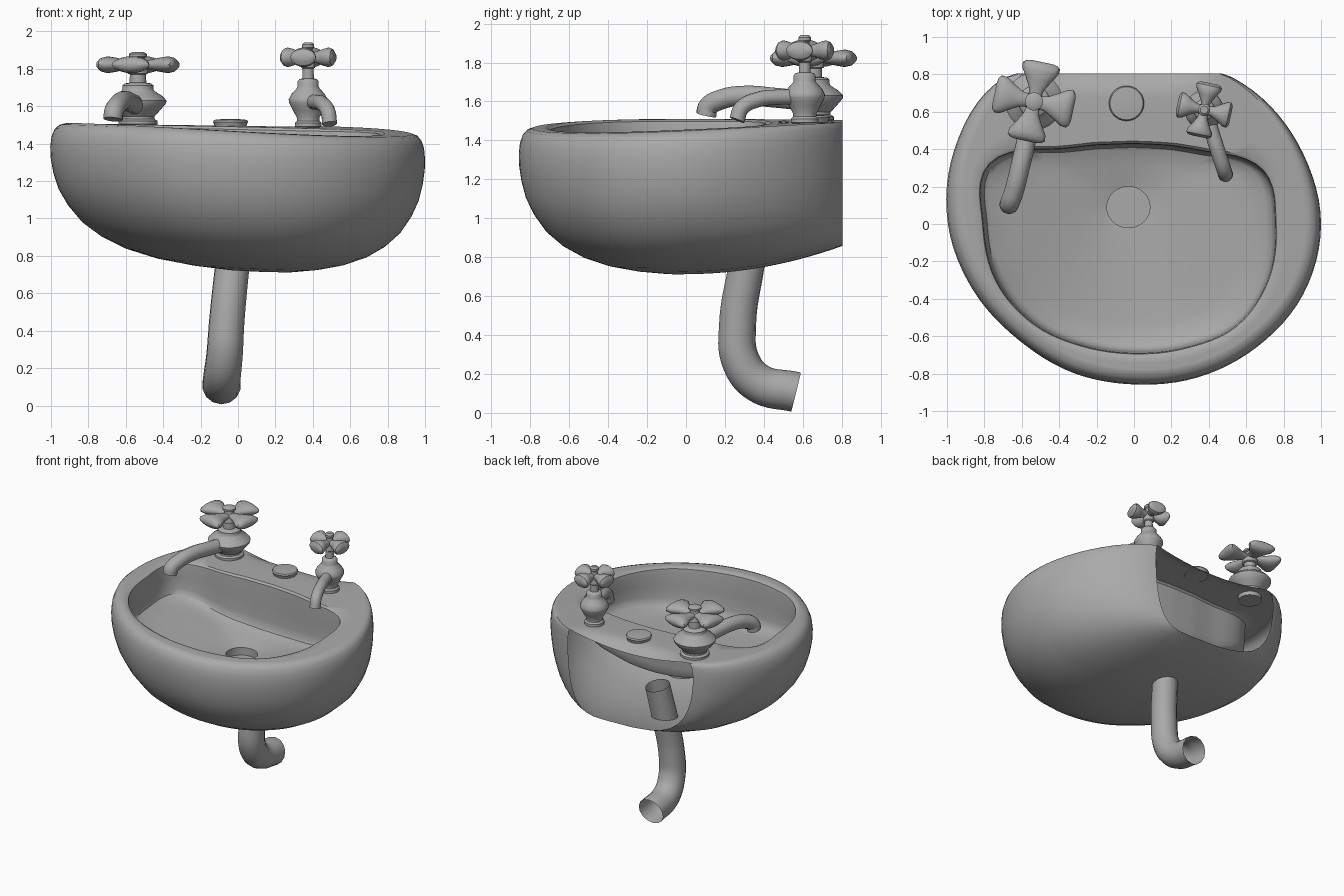
import bpy, bmesh
from math import sin, cos, pi, radians
from mathutils import Vector

cube = bpy.data.objects.get("Cube")
if cube:
    bpy.data.objects.remove(cube, do_unlink=True)

grey = bpy.data.materials.new("plain_grey")
grey.use_nodes = True
grey.diffuse_color = (0.4, 0.4, 0.4, 1)
grey.node_tree.nodes["Principled BSDF"].inputs["Base Color"].default_value = grey.diffuse_color

N = 96
BACK = 0.805


def loft(name, rings, cap_start=False, cap_end=False, drop=None):
    """Skin a row of closed rings; drop(points) removes unwanted faces."""
    bm = bmesh.new()
    rows = [[bm.verts.new(p) for p in ring] for ring in rings]
    for a, b in zip(rows, rows[1:]):
        for j in range(len(a)):
            k = (j + 1) % len(a)
            quad = (a[j], a[k], b[k], b[j])
            if not (drop and drop([v.co for v in quad])):
                bm.faces.new(quad)
    if cap_start:
        bm.faces.new(rows[0][::-1])
    if cap_end:
        bm.faces.new(rows[-1])
    bmesh.ops.remove_doubles(bm, verts=bm.verts, dist=0.0005)
    loose = [v for v in bm.verts if not v.link_faces]
    bmesh.ops.delete(bm, geom=loose, context='VERTS')
    mesh = bpy.data.meshes.new(name)
    bm.to_mesh(mesh)
    bm.free()
    mesh.materials.append(grey)
    ob = bpy.data.objects.new(name, mesh)
    bpy.context.collection.objects.link(ob)
    bpy.ops.object.select_all(action='DESELECT')
    ob.select_set(True)
    bpy.context.view_layer.objects.active = ob
    bpy.ops.object.shade_smooth_by_angle(angle=radians(38))
    return ob


def lathe(name, profile, centre, rs=1, zs=1, sides=32):
    c = Vector(centre)
    rings = [[c + Vector((r * rs * cos(2 * pi * j / sides),
                          r * rs * sin(2 * pi * j / sides), z * zs))
              for j in range(sides)] for r, z in profile]
    return loft(name, rings, True, True)


def tube(name, points, radius, caps, flare=1):
    cu = bpy.data.curves.new(name, 'CURVE')
    cu.dimensions = '3D'
    cu.bevel_depth = radius
    cu.bevel_resolution = 5
    cu.resolution_u = 8
    cu.use_fill_caps = caps
    sp = cu.splines.new('BEZIER')
    sp.bezier_points.add(len(points) - 1)
    for i, (bp, p) in enumerate(zip(sp.bezier_points, points)):
        bp.co = p
        bp.handle_left_type = bp.handle_right_type = 'AUTO'
        bp.radius = 1 + (flare - 1) * i / (len(points) - 1)
    cu.materials.append(grey)
    ob = bpy.data.objects.new(name, cu)
    bpy.context.collection.objects.link(ob)


def outline(radii):
    """Smooth closed outline through radii at equal angles."""
    pts, m = [], len(radii)
    for j in range(N):
        f = j * m / N
        i, t = int(f), f - int(f)
        a, b, c, d = (radii[(i + k) % m] for k in (-1, 0, 1, 2))
        r = b + t * (c - a + t * (2 * a - 5 * b + 4 * c - d + t * (3 * (b - c) + d - a))) / 2
        ang = 2 * pi * j / N
        pts.append(Vector((r * cos(ang), min(r * sin(ang), BACK))))
    return pts


def top(x, y):
    return 1.481 + 0.021 * y + x * (0.028 * y - 0.033)


# Basin: outer bowl, rim, deck and inner bowl in one sheet, open at the back
outer = outline([1, .98, .96, .93, .93, .95, 1.055, 1.04,
                 .995, .93, .875, .86, .858, .888, .93, .98])
inner = outline([.76, .75, .55, .457, .43, .46, .57, .84,
                 .81, .8, .76, .71, .695, .72, .775, .78])
CX, CY = 0.15, 0.05
drain = Vector((-0.03, 0.09))


def bowl_ring(s, d):
    ring = []
    for p in outer:
        u = max(0, (p.y - CY) / (BACK - CY))
        x = CX + s ** (1 - 0.35 * u) * (p.x - CX)
        y = CY + s * (p.y - CY) if p.y < CY else p.y
        ring.append(Vector((x, y, top(x, y) - d * (1 - 0.165 * u * u))))
    return ring


def deck_ring(a, b, t):
    ring = []
    for p, q in zip(a, b):
        x, y = p.xy.lerp(q, t)
        sag = max(0, (y - 0.73) / 0.07) * max(0, 1 - ((x + 0.05) / 0.5) ** 2)
        ring.append(Vector((x, y, top(x, y) - 0.055 * sag)))
    return ring


def basin_ring(s, d):
    pts = [drain + s * (p - drain) for p in inner]
    return [Vector((p.x, p.y, top(p.x, p.y) - d * (1 + .45 * max(0, 1 - (p.x / .72) ** 2))))
            for p in pts]


rings = [bowl_ring(s, d) for s, d in (
    (0, .764), (.17, .759), (.33, .742), (.49, .712), (.635, .665), (.75, .605), (.845, .53),
    (.915, .44), (.96, .355), (.985, .27), (.998, .19), (1, .13), (.994, .075), (.978, .033),
    (.955, .01))]
rim = bowl_ring(.92, 0)
lip = [p * 1.03 for p in inner]
rings += [deck_ring(rim, lip, t) for t in (0, .1, .18, .35, .6, 1)]
rings += [basin_ring(s, d) for s, d in (
    (1, .01), (.993, .04), (.988, .12), (.982, .2), (.967, .235), (.935, .25), (.8, .262))]
floor_edge = rings[-1]
hole = [Vector((drain.x + .115 * cos(2 * pi * j / N), drain.y + .11 * sin(2 * pi * j / N), 1.07))
        for j in range(N)]
rings += [[p.lerp(q, t) for p, q in zip(floor_edge, hole)] for t in (.3, .65, .95, 1)]
rings.append([p - Vector((0, 0, .06)) for p in hole])
loft("basin", rings, cap_end=True, drop=lambda q: all(p.y > BACK - 0.001 for p in q))

# Blanking plug in the middle of the deck
lathe("deck_plug", [(.085, -.005), (.088, .01), (.094, .022), (.088, .032), (.05, .036)],
      (-.04, .645, 1.495))

# Waste pipe, open at both ends
tube("waste_pipe", [(0, .355, 1.0), (-.03, .31, .75), (-.06, .265, .45), (-.072, .28, .27),
                    (-.085, .37, .155), (-.088, .565, .107)], .09, False, 1.15)

# Taps: turned body, four-petal handle and curved spout
body = [(.085, -.03), (.085, 0), (.105, .005), (.105, .022), (.088, .032), (.088, .045),
        (.12, .08), (.15, .115), (.153, .13), (.13, .155), (.09, .18), (.083, .19),
        (.083, .212), (.07, .222), (.045, .226), (.043, .27), (.055, .275), (.055, .3),
        (.035, .34), (.035, .36), (.048, .366), (.048, .38), (.03, .39)]
petal = [(.02, .03, .02), (.07, .042, .027), (.12, .07, .038), (.165, .098, .045),
         (.195, .102, .038), (.21, .085, .022), (.215, .06, .008)]


def tap(side, centre, rs, zs, spout, spout_radius):
    c = Vector(centre)
    lathe(side + "_tap_body", body, c, rs, zs)
    for n in range(4):
        ang = radians(78 + 90 * n)
        out = Vector((cos(ang), sin(ang), 0))
        across = Vector((-sin(ang), cos(ang), 0))
        hub = c + Vector((0, 0, .322 * zs))
        rows = []
        for r, w, h in petal:
            rows.append([hub + rs * (out * r + across * w * cos(2 * pi * k / 20))
                         + Vector((0, 0, h * zs * sin(2 * pi * k / 20))) for k in range(20)])
        loft(f"{side}_handle_petal_{n + 1}", rows, True, True)
    tube(side + "_spout", spout, spout_radius, True)


tap("right", (-.535, .655, 1.5), 1, 1,
    [(-.54, .64, 1.6), (-.575, .45, 1.62), (-.61, .3, 1.63), (-.64, .18, 1.61),
     (-.664, .113, 1.57), (-.668, .104, 1.53)], .052)
tap("left", (.375, .61, 1.485), .68, 1.17,
    [(.38, .61, 1.62), (.42, .48, 1.622), (.455, .37, 1.61), (.483, .285, 1.565),
     (.49, .262, 1.505)], .04)
